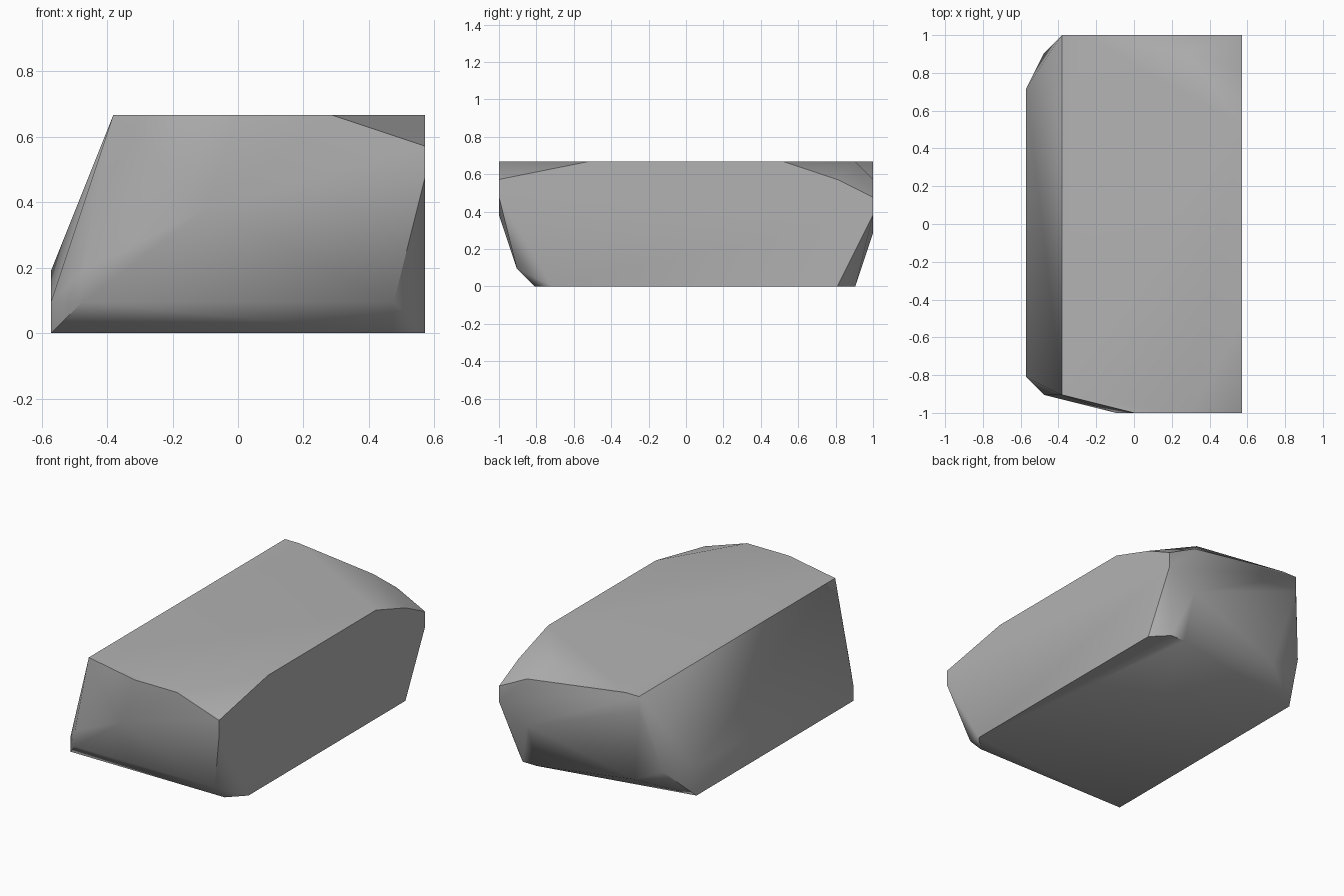
import bpy
import bmesh
import math
from mathutils import Vector

# Remove the default object
default_object = bpy.data.objects.get("Cube")
if default_object:
    bpy.data.objects.remove(default_object, do_unlink=True)

# Stone corners snapped to a regular lattice: depth layer -> (across, up)
STEP = 2 / 21
CENTRE = Vector((6, 10.5, 0))
LAYERS = {
    # front facet and its chipped rim
    0: [(5, 4), (6, 7), (9, 7), (12, 6), (12, 5)],
    1: [(2, 7), (1, 1), (1, 2), (11, 1)],
    2: [(0, 0), (0, 1), (11, 0)],
    3: [(12, 0)],
    # long middle section
    5: [(12, 7)],
    16: [(12, 7)],
    # back facet and its chipped rim
    18: [(0, 0), (0, 2)],
    19: [(12, 0), (12, 6)],
    20: [(11, 0), (10, 0), (3, 1), (1, 2), (9, 7)],
    21: [(10, 3), (12, 4), (12, 5), (10, 6), (3, 7), (2, 7), (2, 6)],
}


def make_material(name, colour):
    material = bpy.data.materials.new(name)
    material.use_nodes = True
    material.diffuse_color = colour
    shader = next(node for node in material.node_tree.nodes
                  if node.type == "BSDF_PRINCIPLED")
    shader.inputs["Base Color"].default_value = colour
    shader.inputs["Roughness"].default_value = 0.9
    return material


def make_stone(name, layers, material):
    bm = bmesh.new()
    for depth, corners in layers.items():
        for across, up in corners:
            bm.verts.new((Vector((across, depth, up)) - CENTRE) * STEP)

    # Wrap the corners in a convex shell and drop any left inside it
    hull = bmesh.ops.convex_hull(bm, input=bm.verts[:])
    unused = set(hull["geom_interior"]) | set(hull["geom_unused"])
    loose = [item for item in unused if isinstance(item, bmesh.types.BMVert)]
    bmesh.ops.delete(bm, geom=loose, context="VERTS")

    # Merge coplanar triangles into broad facets
    bmesh.ops.dissolve_limit(bm, angle_limit=math.radians(1),
                             verts=bm.verts[:], edges=bm.edges[:])
    bmesh.ops.recalc_face_normals(bm, faces=bm.faces[:])

    mesh = bpy.data.meshes.new(name)
    bm.to_mesh(mesh)
    bm.free()
    mesh.materials.append(material)
    stone = bpy.data.objects.new(name, mesh)
    bpy.context.scene.collection.objects.link(stone)
    return stone


# Single grey boulder with softened shallow facets
grey = make_material("stone_grey", (0.45, 0.45, 0.45, 1))
boulder = make_stone("boulder", LAYERS, grey)
bpy.ops.object.select_all(action="DESELECT")
boulder.select_set(True)
bpy.context.view_layer.objects.active = boulder
bpy.ops.object.shade_smooth_by_angle(angle=math.radians(46))
